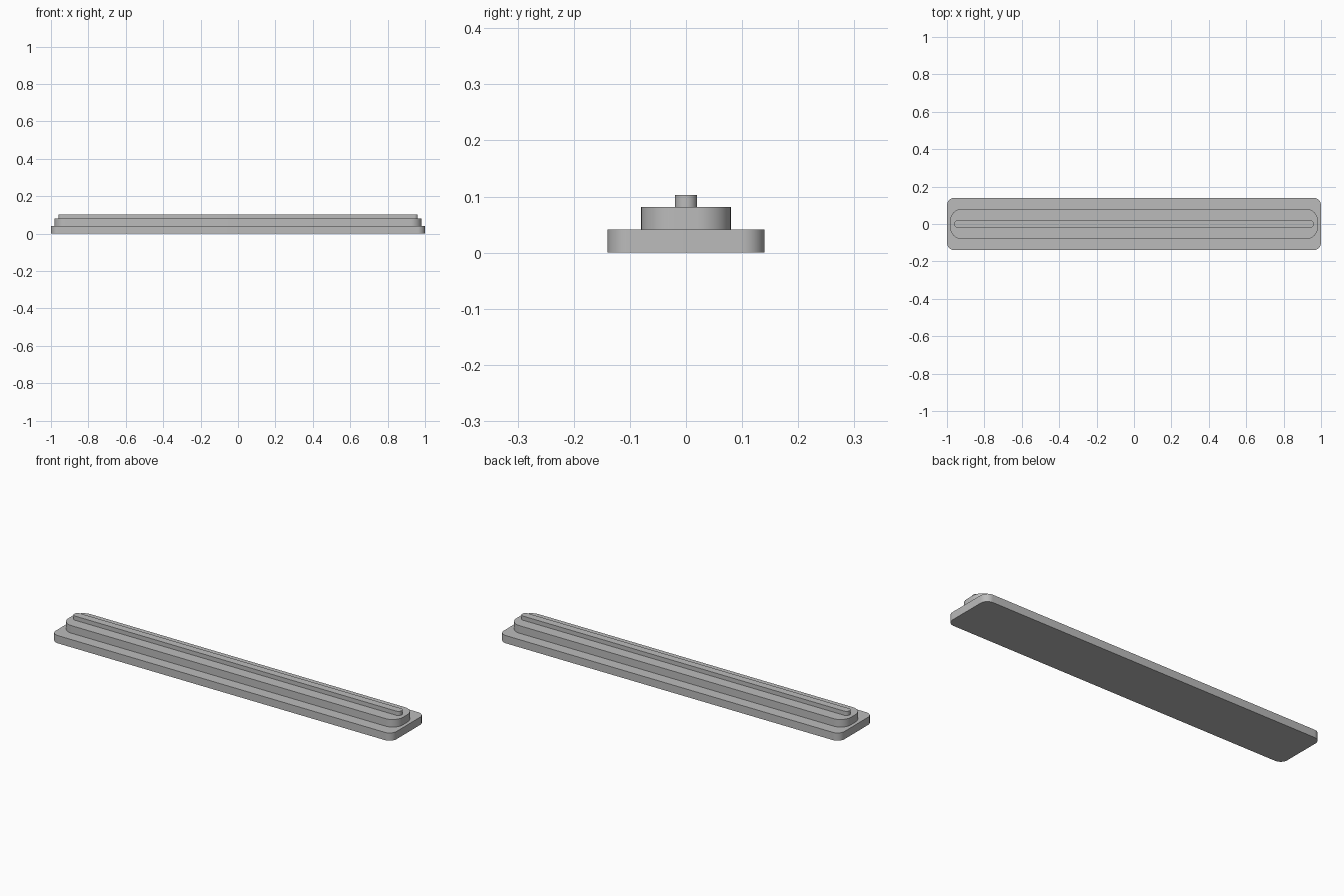
import bpy
import bmesh
from math import cos, sin, pi, radians

cube = bpy.data.objects.get("Cube")
if cube:
    bpy.data.objects.remove(cube, do_unlink=True)

GREY = (0.5, 0.5, 0.5, 1)
grey = bpy.data.materials.new("plain grey")
grey.use_nodes = True
grey.diffuse_color = GREY
grey.node_tree.nodes["Principled BSDF"].inputs["Base Color"].default_value = GREY


def rounded_slab(name, half_x, half_y, radius, bottom, top, steps=12):
    """Extrude a rounded rectangle from bottom to top."""
    bm = bmesh.new()
    ring = []
    for quarter, (sx, sy) in enumerate([(1, 1), (-1, 1), (-1, -1), (1, -1)]):
        for i in range(steps + 1):
            a = (quarter + i / steps) * pi / 2
            ring.append(bm.verts.new((sx * (half_x - radius) + radius * cos(a),
                                      sy * (half_y - radius) + radius * sin(a),
                                      bottom)))
    face = bm.faces.new(ring)
    extruded = bmesh.ops.extrude_face_region(bm, geom=[face], use_keep_orig=True)
    raised = [v for v in extruded["geom"] if isinstance(v, bmesh.types.BMVert)]
    bmesh.ops.translate(bm, verts=raised, vec=(0, 0, top - bottom))
    bmesh.ops.recalc_face_normals(bm, faces=bm.faces)
    mesh = bpy.data.meshes.new(name)
    bm.to_mesh(mesh)
    bm.free()
    mesh.materials.append(grey)
    obj = bpy.data.objects.new(name, mesh)
    bpy.context.collection.objects.link(obj)
    bpy.ops.object.select_all(action="DESELECT")
    obj.select_set(True)
    bpy.context.view_layer.objects.active = obj
    bpy.ops.object.shade_smooth_by_angle(angle=radians(30))
    return obj


# Three stacked tiers, each narrower than the one below
rounded_slab("base_plate", 1.0, 0.14, 0.04, 0, 0.041)
rounded_slab("middle_step", 0.982, 0.08, 0.06, 0.041, 0.081)
rounded_slab("top_rail", 0.961, 0.0195, 0.019, 0.081, 0.103)
